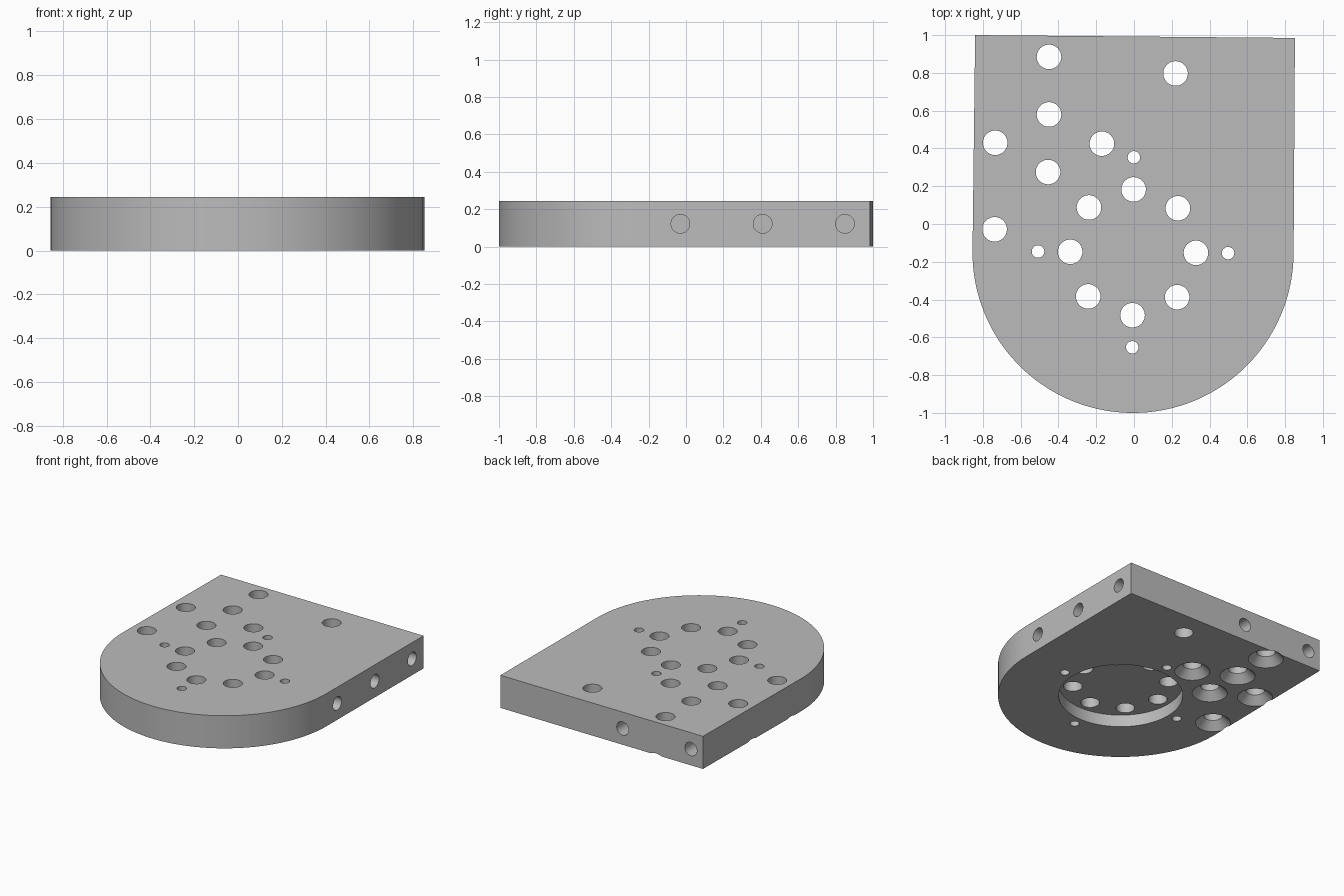
import bpy, bmesh
from math import sin, cos, pi, radians
from mathutils import Matrix, Vector

cube = bpy.data.objects.get("Cube")
if cube:
    bpy.data.objects.remove(cube, do_unlink=True)

THICK = 0.245
CENTRE = Vector((-0.005, -0.15))
TILT = radians(-0.5)

grey = bpy.data.materials.new("plain grey")
grey.use_nodes = True
grey.diffuse_color = (0.5, 0.5, 0.5, 1)
grey.node_tree.nodes["Principled BSDF"].inputs["Base Color"].default_value = (0.5, 0.5, 0.5, 1)


def make_object(name, bm):
    bmesh.ops.recalc_face_normals(bm, faces=bm.faces)
    mesh = bpy.data.meshes.new(name)
    bm.to_mesh(mesh)
    bm.free()
    mesh.materials.append(grey)
    obj = bpy.data.objects.new(name, mesh)
    bpy.context.collection.objects.link(obj)
    return obj


def add_cone(bm, r_low, r_high, depth, matrix, segments=48):
    bmesh.ops.create_cone(bm, cap_ends=True, segments=segments, radius1=r_low,
                          radius2=r_high, depth=depth, matrix=matrix)


def vertical(bm, x, y, z_low, z_high, r_low, r_high, segments=48):
    place = Matrix.Translation((x, y, (z_low + z_high) / 2))
    add_cone(bm, r_low, r_high, z_high - z_low, place, segments)


# Plate: half-round front, straight sides, square back
bm = bmesh.new()
outline = [(0.852, 0.985), (-0.841, 1.0)]
steps = 96
for i in range(steps + 1):
    a = pi + TILT + pi * i / steps
    outline.append((CENTRE.x + 0.85 * cos(a), CENTRE.y + 0.85 * sin(a)))
base = bm.faces.new([bm.verts.new((x, y, 0)) for x, y in outline])
top = bmesh.ops.extrude_face_region(bm, geom=[base])["geom"]
bmesh.ops.translate(bm, vec=(0, 0, THICK),
                    verts=[v for v in top if isinstance(v, bmesh.types.BMVert)])
plate = make_object("mounting_plate", bm)
cutters = []

# Round recess in the underside
bm = bmesh.new()
vertical(bm, CENTRE.x, CENTRE.y, -0.1, 0.092, 0.43, 0.43, 96)
cutters.append(make_object("recess_cutter", bm))

# Through holes: ring of eight, four small pins, six countersunk, one plain
sunk = [(-0.45, 0.885), (-0.45, 0.58), (-0.455, 0.275),
        (-0.735, 0.43), (-0.738, -0.028), (-0.17, 0.425)]
bm = bmesh.new()
for i in range(8):
    a = TILT + i * pi / 4
    vertical(bm, CENTRE.x + 0.333 * cos(a), CENTRE.y + 0.333 * sin(a),
             -0.1, 0.4, 0.065, 0.065)
for i in range(4):
    a = TILT + i * pi / 2
    vertical(bm, CENTRE.x + 0.503 * cos(a), CENTRE.y + 0.503 * sin(a),
             -0.1, 0.4, 0.033, 0.033, 32)
for x, y in sunk + [(0.22, 0.797)]:
    vertical(bm, x, y, -0.1, 0.4, 0.065, 0.065)
cutters.append(make_object("hole_cutter", bm))

# Countersinks on the underside
bm = bmesh.new()
for x, y in sunk:
    vertical(bm, x, y, -0.01, 0.058, 0.132, 0.064)
cutters.append(make_object("countersink_cutter", bm))

# Blind holes drilled into the left side and the back
bm = bmesh.new()
for y in (-0.03, 0.41, 0.85):
    place = Matrix.Translation((0.85, y, 0.122)) @ Matrix.Rotation(pi / 2, 4, 'Y')
    add_cone(bm, 0.05, 0.05, 0.5, place)
for x in (-0.17, -0.74):
    place = Matrix.Translation((x, 1.0, 0.122)) @ Matrix.Rotation(pi / 2, 4, 'X')
    add_cone(bm, 0.05, 0.05, 0.5, place)
cutters.append(make_object("side_drill_cutter", bm))

# Cut everything out of the plate
bpy.ops.object.select_all(action='DESELECT')
plate.select_set(True)
bpy.context.view_layer.objects.active = plate
for cutter in cutters:
    cutter.hide_render = True
    mod = plate.modifiers.new(cutter.name, 'BOOLEAN')
    mod.operation = 'DIFFERENCE'
    mod.solver = 'EXACT'
    mod.object = cutter
    bpy.ops.object.modifier_apply(modifier=mod.name)
    bpy.data.objects.remove(cutter, do_unlink=True)
bpy.ops.object.shade_smooth_by_angle(angle=radians(30))
